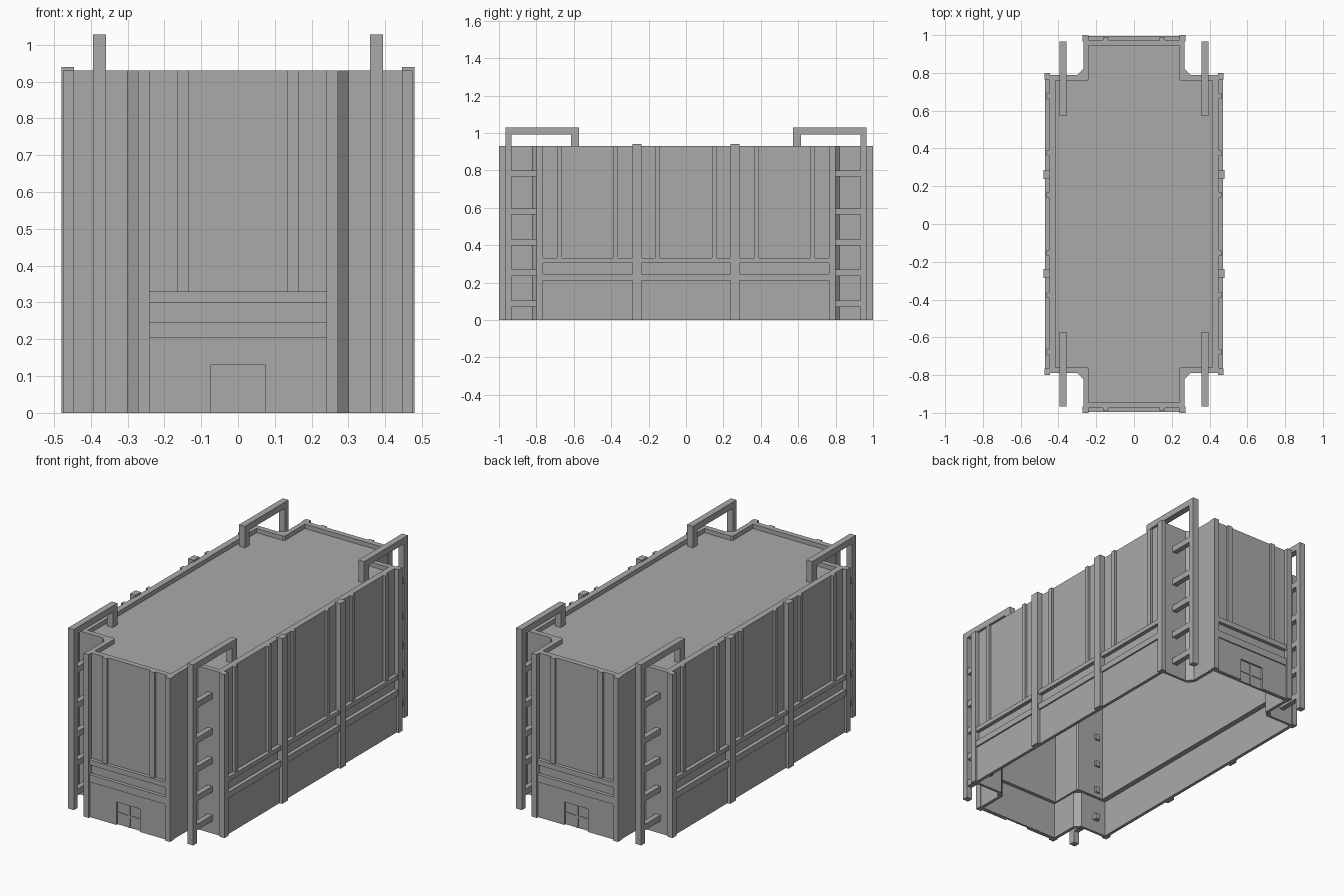
import bpy, bmesh

cube = bpy.data.objects.get("Cube")
if cube:
    bpy.data.objects.remove(cube, do_unlink=True)

grey = bpy.data.materials.new("plain grey")
grey.use_nodes = True
GREY = (0.4, 0.4, 0.4, 1)
grey.diffuse_color = GREY
grey.node_tree.nodes["Principled BSDF"].inputs["Base Color"].default_value = GREY


def finish(name, bm):
    bmesh.ops.remove_doubles(bm, verts=bm.verts[:], dist=0.0001)
    bmesh.ops.recalc_face_normals(bm, faces=bm.faces[:])
    mesh = bpy.data.meshes.new(name)
    bm.to_mesh(mesh)
    bm.free()
    mesh.materials.append(grey)
    ob = bpy.data.objects.new(name, mesh)
    bpy.context.collection.objects.link(ob)
    return ob


def boxes(name, spans):
    """One object from (x0, x1, y0, y1, z0, z1) spans."""
    bm = bmesh.new()
    for x0, x1, y0, y1, z0, z1 in spans:
        made = bmesh.ops.create_cube(bm, size=1)["verts"]
        for v in made:
            v.co.x = x1 if v.co.x > 0 else x0
            v.co.y = y1 if v.co.y > 0 else y0
            v.co.z = z1 if v.co.z > 0 else z0
    # keep touching boxes separate
    mesh = bpy.data.meshes.new(name)
    bm.to_mesh(mesh)
    bm.free()
    mesh.materials.append(grey)
    ob = bpy.data.objects.new(name, mesh)
    bpy.context.collection.objects.link(ob)
    return ob


def flip(spans, axis):
    """The spans together with their mirror images across an axis."""
    out = list(spans)
    for s in spans:
        s = list(s)
        i = axis * 2
        s[i], s[i + 1] = -s[i + 1], -s[i]
        out.append(s)
    return out


def four(spans):
    return flip(flip(spans, 0), 1)


def outline(side, shoulder, neck, end, cut):
    """Plan of a block with notched corners and a chamfer in each notch."""
    q = [(side, shoulder), (neck + cut, shoulder), (neck, shoulder + cut), (neck, end)]
    r = q[::-1]
    return (q + [(-x, y) for x, y in r] + [(-x, -y) for x, y in q]
            + [(x, -y) for x, y in r])


def ring(name, outer, inner, z0, z1):
    bm = bmesh.new()
    loops = [[bm.verts.new((x, y, z)) for x, y in pts]
             for pts, z in ((outer, z0), (outer, z1), (inner, z1), (inner, z0))]
    n = len(outer)
    for a, b in zip(loops, loops[1:] + loops[:1]):
        for i in range(n):
            j = (i + 1) % n
            bm.faces.new((a[i], a[j], b[j], b[i]))
    return finish(name, bm)


# Walls: a thick upper shell on a thinner, wider base, open underneath
inner = outline(0.415, 0.76, 0.24, 0.945, 0.008)
ring("upper_wall", outline(0.45, 0.79, 0.268, 0.975, 0.032), inner, 0.21, 0.93)
base = ring("base_wall", outline(0.463, 0.79, 0.268, 0.988, 0.032),
            outline(0.445, 0.775, 0.25, 0.965, 0.032), 0, 0.225)

# Recessed doors at both ends of the base
cutter = boxes("door_cutter", flip([(-0.075, 0.075, 0.977, 1.1, -0.1, 0.13)], 1))
cutter.hide_render = True
mod = base.modifiers.new("doors", "BOOLEAN")
mod.operation = "DIFFERENCE"
mod.object = cutter
bpy.context.view_layer.objects.active = base
bpy.ops.object.modifier_apply(modifier=mod.name)
bpy.data.objects.remove(cutter, do_unlink=True)
boxes("door_bars", flip([(-0.006, 0.006, 0.976, 0.981, 0, 0.13),
                         (-0.075, 0.075, 0.976, 0.981, 0.06, 0.07)], 1))

# Roof, sunk behind the parapet
bm = bmesh.new()
face = bm.faces.new([bm.verts.new((x, y, 0.88))
                     for x, y in outline(0.42, 0.765, 0.245, 0.95, 0.008)])
top = bmesh.ops.extrude_face_region(bm, geom=[face])["geom"]
bmesh.ops.translate(bm, vec=(0, 0, 0.025),
                    verts=[g for g in top if isinstance(g, bmesh.types.BMVert)])
finish("roof", bm)

# Posts
boxes("corner_posts", four([(0.445, 0.475, 0.765, 0.8, 0, 0.93)]))
boxes("end_posts", four([(0.24, 0.272, 0.965, 1.0, 0, 0.93)]))
boxes("side_posts", four([(0.445, 0.48, 0.237, 0.287, 0, 0.94)]))

# Horizontal ledges, two per panel
bays = ((-0.765, -0.287), (-0.237, 0.237), (0.287, 0.765))
boxes("side_ledges", flip([(0.44, 0.472, a, b, z0, z1) for a, b in bays
                           for z0, z1 in ((0.21, 0.245), (0.305, 0.33))], 0))
boxes("end_ledges", flip([(-0.24, 0.24, 0.965, 0.995, z0, z1)
                          for z0, z1 in ((0.203, 0.245), (0.3, 0.33))], 1))

# Vertical ribs
boxes("side_ribs", four([(0.44, 0.464, y, y + 0.026, 0.33, 0.93)
                         for y in (0.14, 0.363, 0.664)]))
boxes("end_ribs", four([(0.135, 0.165, 0.965, 0.987, 0.33, 0.93)]))

# Ladders in the four notches, with rails hooked over the roof
X0, X1 = 0.358, 0.394
boxes("ladder_rails", four([(X0, X1, 0.932, 0.966, 0, 0.992),
                            (X0, X1, 0.573, 0.966, 0.992, 1.028),
                            (X0, X1, 0.573, 0.615, 0.9, 0.992)]))
boxes("ladder_rungs", four([(X0 + 0.003, X1 - 0.003, 0.75, 0.935, z - 0.017, z + 0.017)
                            for z in (0.087, 0.252, 0.415, 0.58, 0.783)]))
